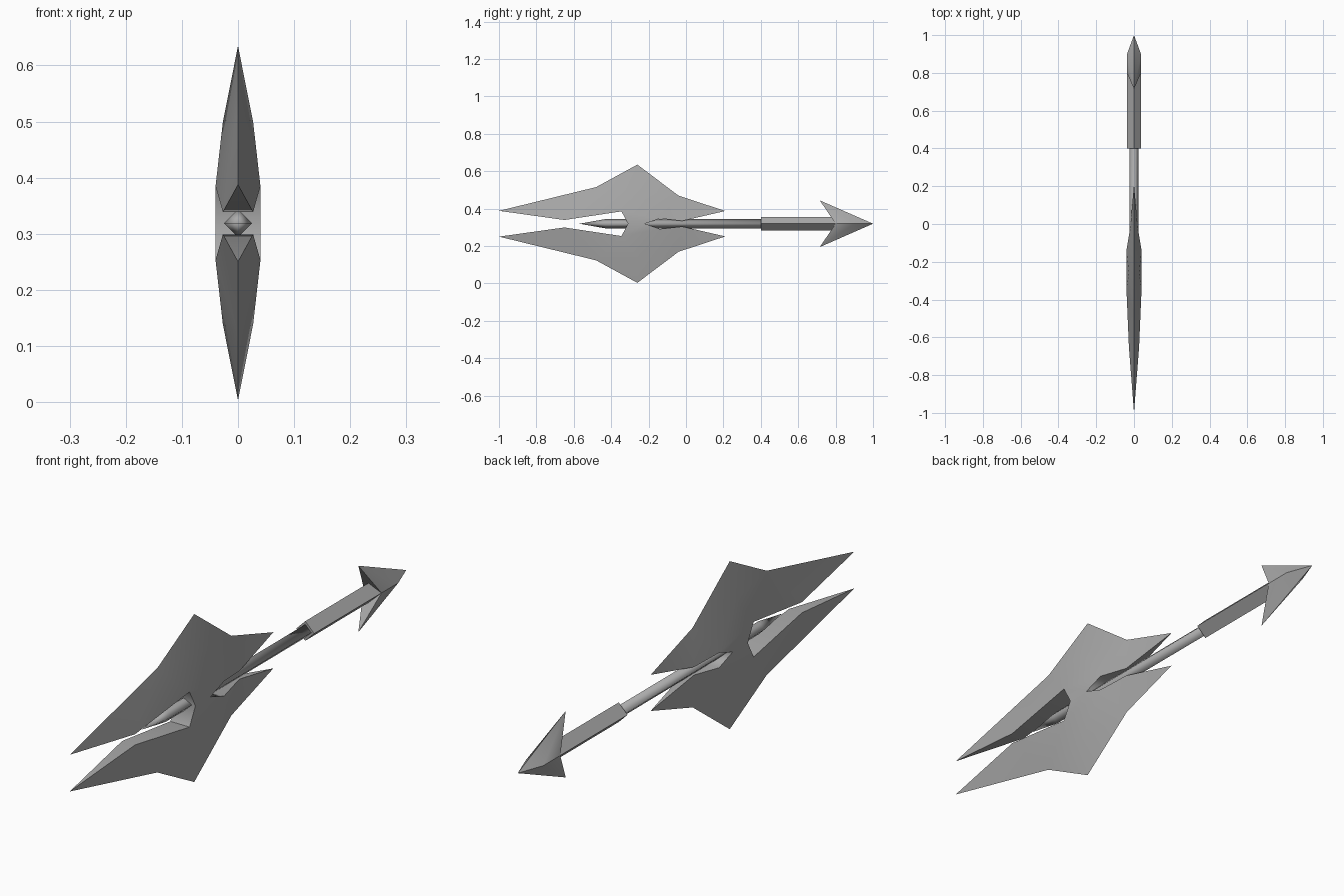
import bpy, bmesh, math

cube = bpy.data.objects.get("Cube")
if cube:
    bpy.data.objects.remove(cube)

AXIS_Z = 0.319

steel = bpy.data.materials.new("grey steel")
steel.use_nodes = True
GREY = (0.4, 0.4, 0.4, 1)
steel.diffuse_color = GREY
steel.node_tree.nodes["Principled BSDF"].inputs["Base Color"].default_value = GREY


def finish(name, bm, angle, mirror=False):
    """Turn a bmesh into a shaded object lying on the weapon's axis."""
    bmesh.ops.recalc_face_normals(bm, faces=bm.faces)
    mesh = bpy.data.meshes.new(name)
    bm.to_mesh(mesh)
    bm.free()
    mesh.materials.append(steel)
    obj = bpy.data.objects.new(name, mesh)
    bpy.context.collection.objects.link(obj)
    obj.location.z = AXIS_Z
    if mirror:
        mod = obj.modifiers.new("mirror", 'MIRROR')
        mod.use_axis = (False, False, True)
        mod.merge_threshold = 0.0005
    bpy.ops.object.select_all(action='DESELECT')
    obj.select_set(True)
    bpy.context.view_layer.objects.active = obj
    bpy.ops.object.shade_smooth_by_angle(angle=math.radians(angle))
    return obj


def rod(name, rings, sides, angle):
    """Loft rings of (y, radius) along the axis; a zero radius makes a point."""
    bm = bmesh.new()
    loops = []
    for y, r in rings:
        count = sides if r else 1
        turn = [2 * math.pi * i / sides for i in range(count)]
        loops.append([bm.verts.new((r * math.cos(a), y, r * math.sin(a))) for a in turn])
    for a, b in zip(loops, loops[1:]):
        for i in range(sides):
            j = (i + 1) % sides
            if len(a) == 1:
                bm.faces.new((a[0], b[i], b[j]))
            else:
                bm.faces.new((a[i], a[j], b[j], b[i]))
    for end in (loops[0], loops[-1]):
        if len(end) > 2:
            bm.faces.new(end)
    return finish(name, bm, angle)


# Twin blades: sharp outer edge, thick inner edge, swollen sides
OUTER = {"front_tip": (-1, 0.069), "front_edge": (-0.48, 0.196), "peak": (-0.26, 0.316),
         "rear_edge": (-0.04, 0.15), "rear_tip": (0.21, 0.068)}
INNER = {"rear_inner": (0.02, -0.02, 0.015), "rear_swell": (0.04, -0.14, 0.028),
         "hub_rear": (0.04, -0.22, 0), "hub_front": (0.04, -0.31, 0),
         "notch": (0.04, -0.345, 0.066), "front_inner": (0.027, -0.65, 0.02)}
SIDE_FACES = [
    "front_tip front_edge front_inner", "front_edge notch front_inner",
    "front_edge swell notch", "front_edge peak swell", "peak rear_edge swell",
    "rear_edge rear_swell swell", "rear_edge rear_inner rear_swell",
    "rear_edge rear_tip rear_inner", "swell rear_swell notch",
    "notch rear_swell hub_rear hub_front"]

bm = bmesh.new()
edge = {k: bm.verts.new((0, y, z)) for k, (y, z) in OUTER.items()}
flanks = []
for s in (1, -1):
    v = dict(edge)
    v.update({k: bm.verts.new((s * x, y, z)) for k, (x, y, z) in INNER.items()})
    v["swell"] = bm.verts.new((s * 0.027, -0.26, 0.18))
    for names in SIDE_FACES:
        bm.faces.new([v[n] for n in names.split()])
    flanks.append(v)
left, right = flanks
order = list(INNER)
for a, b in zip(order, order[1:]):
    if (a, b) != ("hub_rear", "hub_front"):
        bm.faces.new((left[a], left[b], right[b], right[a]))
for tip, n in (("rear_tip", "rear_inner"), ("front_tip", "front_inner")):
    bm.faces.new((edge[tip], left[n], right[n]))
finish("twin_blades", bm, 30, mirror=True)

# Shaft with a spiked front end, and the thicker grip behind it
rod("shaft", [(-0.57, 0), (-0.43, 0.025), (0.42, 0.025)], 4, 100)
rod("grip", [(0.4, 0.037), (0.86, 0.037)], 4, 89.5)

# Barbed rear head
bm = bmesh.new()
tip = bm.verts.new((0, 1, 0))
cheeks = [bm.verts.new((s * 0.037, 0.9, 0)) for s in (1, -1)]
heels = [bm.verts.new((s * 0.037, 0.8, 0)) for s in (1, -1)]
for s in (1, -1):
    barb = bm.verts.new((0, 0.715, s * 0.125))
    for cheek, heel in zip(cheeks, heels):
        bm.faces.new((tip, barb, cheek))
        bm.faces.new((barb, heel, cheek))
    bm.faces.new((barb, heels[0], heels[1]))
finish("barbed_head", bm, 30)
